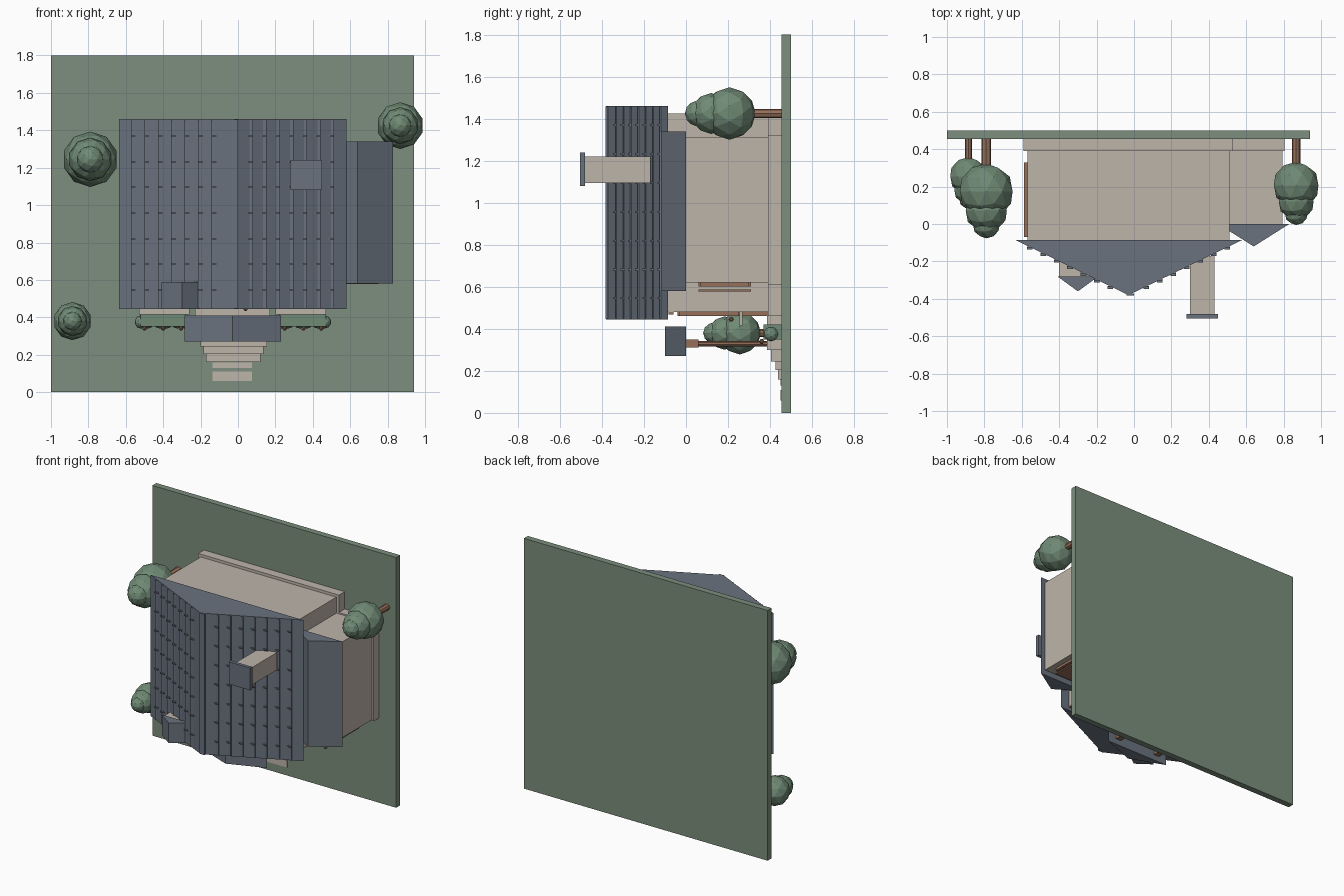
import bpy, bmesh, math
from mathutils import Vector, Matrix

if "Cube" in bpy.data.objects:
    bpy.data.objects.remove(bpy.data.objects["Cube"])


def material(name, rgb):
    m = bpy.data.materials.new(name)
    lin = [((c / 255 + 0.055) / 1.055) ** 2.4 for c in rgb]
    m.diffuse_color = (*lin, 1)
    m.use_nodes = True
    m.node_tree.nodes["Principled BSDF"].inputs["Base Color"].default_value = m.diffuse_color
    return m


GRASS = material("grass green", (124, 142, 125))
LEAF = material("leaf green", (112, 138, 117))
SLATE = material("roof slate", (106, 114, 126))
WALL = material("wall stone", (190, 181, 170))
WOOD = material("brown wood", (150, 112, 90))


def finish(name, bm, mat):
    bmesh.ops.recalc_face_normals(bm, faces=bm.faces)
    me = bpy.data.meshes.new(name)
    bm.to_mesh(me)
    bm.free()
    me.materials.append(mat)
    ob = bpy.data.objects.new(name, me)
    bpy.context.collection.objects.link(ob)
    return ob


def add_box(bm, x0, x1, y0, y1, z0, z1):
    mat = Matrix.Translation(((x0 + x1) / 2, (y0 + y1) / 2, (z0 + z1) / 2)) \
        @ Matrix.Diagonal((x1 - x0, y1 - y0, z1 - z0, 1))
    bmesh.ops.create_cube(bm, size=1, matrix=mat)


def boxes(name, mat, *dims):
    bm = bmesh.new()
    for d in dims:
        add_box(bm, *d)
    return finish(name, bm, mat)


def gable(name, x0, xp, x1, y_base, y_peak, z0, z1):
    """Solid triangular roof, ridge along z, peak toward -y."""
    bm = bmesh.new()
    f = bm.faces.new([bm.verts.new((x, y, z0)) for x, y in
                      ((x0, y_base), (xp, y_peak), (x1, y_base))])
    r = bmesh.ops.extrude_face_region(bm, geom=[f])
    bmesh.ops.translate(bm, vec=(0, 0, z1 - z0),
                        verts=[v for v in r["geom"] if isinstance(v, bmesh.types.BMVert)])
    return finish(name, bm, SLATE)


def rods(name, mat, spots, y0, y1, r, sides=10):
    """Round posts running along y at (x, z) spots."""
    bm = bmesh.new()
    for x, z in spots:
        bmesh.ops.create_cone(bm, cap_ends=True, segments=sides, radius1=r, radius2=r,
                              depth=y1 - y0, matrix=Matrix.Translation((x, (y0 + y1) / 2, z))
                              @ Matrix.Rotation(math.pi / 2, 4, 'X'))
    return finish(name, bm, mat)


def balls(name, mat, items, sub=2):
    bm = bmesh.new()
    for x, y, z, r in items:
        bmesh.ops.create_icosphere(bm, subdivisions=sub, radius=r,
                                   matrix=Matrix.Translation((x, y, z))
                                   @ Matrix.Rotation(math.pi / 2, 4, 'X'))
    return finish(name, bm, mat)


# Ground slab and house bodies
boxes("ground", GRASS, (-1, 0.94, 0.455, 0.5, 0, 1.8))
boxes("main_walls", WALL, (-0.57, 0.51, -0.085, 0.455, 0.48, 1.425))
boxes("main_plinth", WALL, (-0.59, 0.53, 0.39, 0.455, 0.46, 1.445))
boxes("wing_walls", WALL, (0.5, 0.795, 0.0, 0.455, 0.62, 1.31))
boxes("wing_plinth", WALL, (0.5, 0.805, 0.39, 0.455, 0.61, 1.32))

# Roofs
gable("main_roof", -0.635, -0.03, 0.58, -0.085, -0.38, 0.445, 1.46)
gable("wing_roof", 0.45, 0.64, 0.83, 0.0, -0.12, 0.58, 1.34)
gable("porch_roof", -0.285, -0.03, 0.23, 0.0, -0.10, 0.27, 0.41)
gable("dormer_roof", -0.41, -0.30, -0.19, -0.28, -0.36, 0.445, 0.59)
boxes("dormer_walls", WALL, (-0.40, -0.22, -0.28, -0.12, 0.46, 0.58))

# Shingle courses with small seam tabs
bm = bmesh.new()
for side in (-1, 1):
    for k in range(7):
        y = -0.122 - 0.0352 * k
        outer = -0.03 + side * (0.543 - 0.072 * k)
        inner = outer - side * 0.05
        a, b = sorted((inner, outer))
        add_box(bm, a, b, y - 0.003, y + 0.003, 0.45, 1.455)
        c, d = sorted((outer, outer - side * 0.03))
        for j in range(7):
            z = 0.545 + 0.1375 * j
            add_box(bm, c, d, y - 0.014, y, z - 0.004, z + 0.004)
finish("shingle_courses", bm, SLATE)
boxes("ridge_cap", SLATE, (-0.04, 0.0, -0.382, -0.372, 0.447, 1.458))

# Chimney
boxes("chimney", WALL, (0.30, 0.43, -0.485, -0.17, 1.095, 1.22))
boxes("chimney_cap", SLATE, (0.28, 0.45, -0.505, -0.48, 1.08, 1.24))

# Front windows with frames, glass and sills
bm_f, bm_g, bm_s = bmesh.new(), bmesh.new(), bmesh.new()
for xc, w, y0, y1, z in ((-0.395, 0.11, -0.03, 0.25, 0.48), (0.335, 0.11, -0.03, 0.25, 0.48),
                         (0.655, 0.09, 0.07, 0.30, 0.62)):
    zf = z - 0.018
    for x in (xc - w, xc, xc + w):
        add_box(bm_f, x - 0.01, x + 0.01, y0, y1, zf, z)
    for y in (y0, (y0 + y1) / 2, y1):
        add_box(bm_f, xc - w, xc + w, y - 0.01, y + 0.01, zf, z)
    add_box(bm_g, xc - w, xc + w, y0, y1, z - 0.006, z)
for xc in (-0.395, 0.335):
    add_box(bm_s, xc - 0.135, xc + 0.135, 0.255, 0.27, 0.415, 0.48)
add_box(bm_f, 0.56, 0.75, 0.06, 0.31, 0.578, 0.588)

# Side windows on the left wall
for zc in (0.75, 1.15):
    for z in (zc - 0.1, zc, zc + 0.1):
        add_box(bm_f, -0.587, -0.57, -0.07, 0.33, z - 0.01, z + 0.01)
    for y in (-0.06, 0.13, 0.32):
        add_box(bm_f, -0.587, -0.57, y - 0.01, y + 0.01, zc - 0.1, zc + 0.1)
    add_box(bm_g, -0.576, -0.57, -0.07, 0.33, zc - 0.1, zc + 0.1)
finish("window_frames", bm_f, WOOD)
finish("window_glass", bm_g, SLATE)
finish("window_sills", bm_s, WALL)

# Front door, eaves trim and knob
boxes("front_door", WOOD, (-0.13, 0.07, 0.05, 0.39, 0.46, 0.48))
boxes("eaves_trim", WOOD, (-0.57, 0.51, -0.084, -0.06, 0.468, 0.48))
balls("door_knob", WOOD, [(0.04, 0.215, 0.445, 0.013)], 1)

# Porch floor, columns and steps
boxes("porch_floor", WALL, (-0.23, 0.17, 0.385, 0.455, 0.30, 0.48))
cols = [(-0.2, 0.33), (0.14, 0.33)]
rods("porch_columns", WOOD, cols, 0.0, 0.39, 0.013)
boxes("column_capitals", WOOD, *[(x - 0.022, x + 0.022, 0.0, 0.06, 0.312, 0.35) for x, z in cols])
boxes("steps", WALL, (-0.2, 0.155, 0.405, 0.455, 0.245, 0.31),
      (-0.185, 0.135, 0.425, 0.455, 0.205, 0.27), (-0.17, 0.12, 0.438, 0.455, 0.16, 0.23))
boxes("path_stones", WALL, (-0.135, 0.075, 0.449, 0.456, 0.13, 0.158),
      (-0.135, 0.075, 0.449, 0.456, 0.06, 0.11))

# Hedge bushes with small blossoms either side of the porch
xs = (-0.5, -0.4, -0.305, 0.25, 0.35, 0.445)
boxes("hedge_base", LEAF, (-0.52, -0.28, 0.37, 0.455, 0.35, 0.42),
      (0.22, 0.47, 0.37, 0.455, 0.35, 0.42))
balls("hedge_bushes", LEAF, [(x + 0.045 * s, 0.405, 0.375, 0.035) for x in xs for s in (-0.4, 0.4)])
balls("hedge_blossoms", WOOD, [(x, 0.36, 0.34, 0.013) for x in xs], 1)

# Trees: trunk and three stacked crowns, growing toward -y
for i, (x, y, z, r) in enumerate(((-0.79, 0.175, 1.245, 0.148), (0.867, 0.207, 1.425, 0.125),
                                  (-0.885, 0.255, 0.38, 0.102))):
    rods(f"tree_trunk_{i + 1}", WOOD, [(x, z)], y, 0.46, r * 0.18, 8)
    balls(f"tree_crown_{i + 1}", LEAF, [(x, y, z, r), (x, y - 0.7 * r, z, 0.78 * r),
                                        (x, y - 1.2 * r, z, 0.5 * r)])
